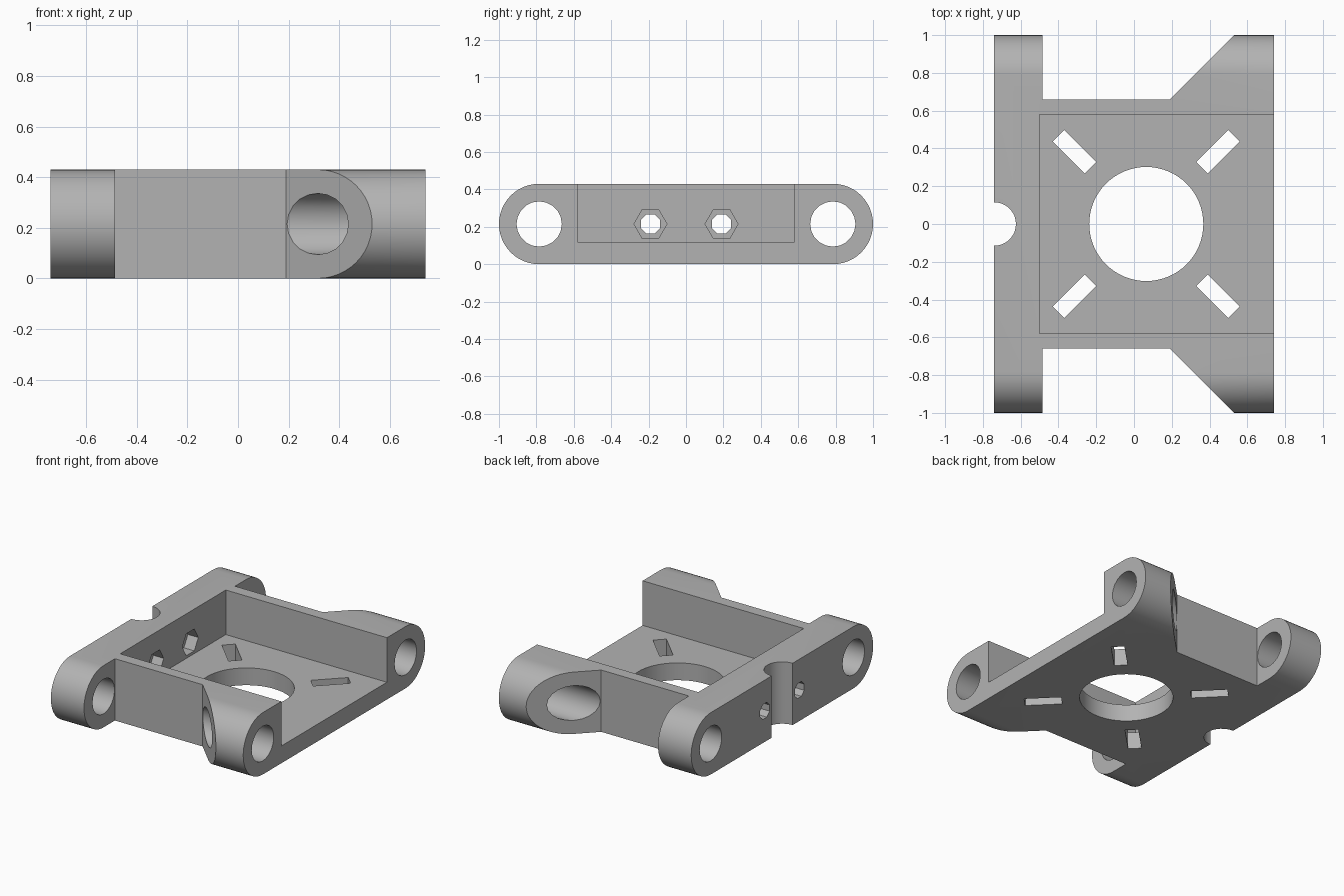
import bpy
import bmesh
from math import pi, sin, cos, radians
from mathutils import Matrix, Vector

if "Cube" in bpy.data.objects:
    bpy.data.objects.remove(bpy.data.objects["Cube"], do_unlink=True)

LEFT, RIGHT = -0.74, 0.74
HEIGHT = 0.43
R = HEIGHT / 2
ROD_Y = 1 - R

grey = bpy.data.materials.new("plain_grey")
grey.use_nodes = True
colour = (0.45, 0.45, 0.45, 1)
grey.diffuse_color = colour
grey.node_tree.nodes["Principled BSDF"].inputs["Base Color"].default_value = colour


def prism(name, outline, direction):
    """Extrude a flat outline of 3D points along a direction."""
    bm = bmesh.new()
    face = bm.faces.new([bm.verts.new(p) for p in outline])
    result = bmesh.ops.extrude_face_region(bm, geom=[face])
    moved = [v for v in result["geom"] if isinstance(v, bmesh.types.BMVert)]
    bmesh.ops.translate(bm, verts=moved, vec=Vector(direction))
    bmesh.ops.recalc_face_normals(bm, faces=bm.faces)
    mesh = bpy.data.meshes.new(name)
    bm.to_mesh(mesh)
    bm.free()
    mesh.materials.append(grey)
    obj = bpy.data.objects.new(name, mesh)
    bpy.context.collection.objects.link(obj)
    return obj


def ring(radius, sides, turn=0.0):
    return [(radius * cos(turn + 2 * pi * i / sides),
             radius * sin(turn + 2 * pi * i / sides)) for i in range(sides)]


def x_hole(name, y, radius, sides, x0, x1, turn=0.0):
    pts = [(x0, y + a, R + b) for a, b in ring(radius, sides, turn)]
    return prism(name, pts, (x1 - x0, 0, 0))


def z_hole(name, pts):
    return prism(name, [(x, y, -0.1) for x, y in pts], (0, 0, HEIGHT + 0.2))


# Body: rounded bar section swept from left to right
arc = [-pi / 2 + pi * i / 24 for i in range(25)]
section = [(LEFT, ROD_Y + R * cos(a), R + R * sin(a)) for a in arc]
section += [(LEFT, -y, HEIGHT - z) for _, y, z in section]
body = prism("bracket_body", section, (RIGHT - LEFT, 0, 0))

# Open tray pocket and centre opening
tray = [(-0.5, -0.58), (0.9, -0.58), (0.9, 0.58), (-0.5, 0.58)]
cutters = [prism("tray_cutter", [(x, y, 0.12) for x, y in tray], (0, 0, 0.5)),
           z_hole("centre_cutter", [(0.065 + x, y) for x, y in ring(0.302, 64)]),
           z_hole("edge_notch_cutter", [(LEFT + x, y) for x, y in ring(0.115, 32)])]

for s in (-1, 1):
    # Gap between the arms with one slanted side
    gap = [(-0.485, 0.66), (0.19, 0.66), (0.63, 1.1), (-0.485, 1.1)]
    cutters.append(z_hole("arm_gap_cutter", [(x, s * y) for x, y in gap]))
    # Rod holes
    cutters.append(x_hole("rod_cutter", s * ROD_Y, 0.121, 20, -1, 1))
    # Bolt holes with hexagonal nut seats in the tray wall
    cutters.append(x_hole("bolt_cutter", s * 0.19, 0.056, 8, -0.9, -0.45, pi / 8))
    cutters.append(x_hole("nut_cutter", s * 0.19, 0.088, 6, -0.58, -0.45))
    # Diagonal slots
    for t in (-1, 1):
        spin = Matrix.Rotation(radians(45 * s * t), 2)
        centre = Vector((0.065 + t * 0.38, s * 0.383))
        corners = [(-0.12, -0.043), (0.12, -0.043), (0.12, 0.043), (-0.12, 0.043)]
        cutters.append(z_hole("slot_cutter", [centre + spin @ Vector(c) for c in corners]))

# Apply the cuts
bpy.context.view_layer.objects.active = body
body.select_set(True)
for cutter in cutters:
    cutter.hide_render = True
    mod = body.modifiers.new("cut", 'BOOLEAN')
    mod.operation = 'DIFFERENCE'
    mod.solver = 'EXACT'
    mod.object = cutter
    bpy.ops.object.modifier_apply(modifier=mod.name)
    bpy.data.objects.remove(cutter, do_unlink=True)

bpy.ops.object.select_all(action='DESELECT')
body.select_set(True)
bpy.ops.object.shade_smooth_by_angle(angle=radians(30))
